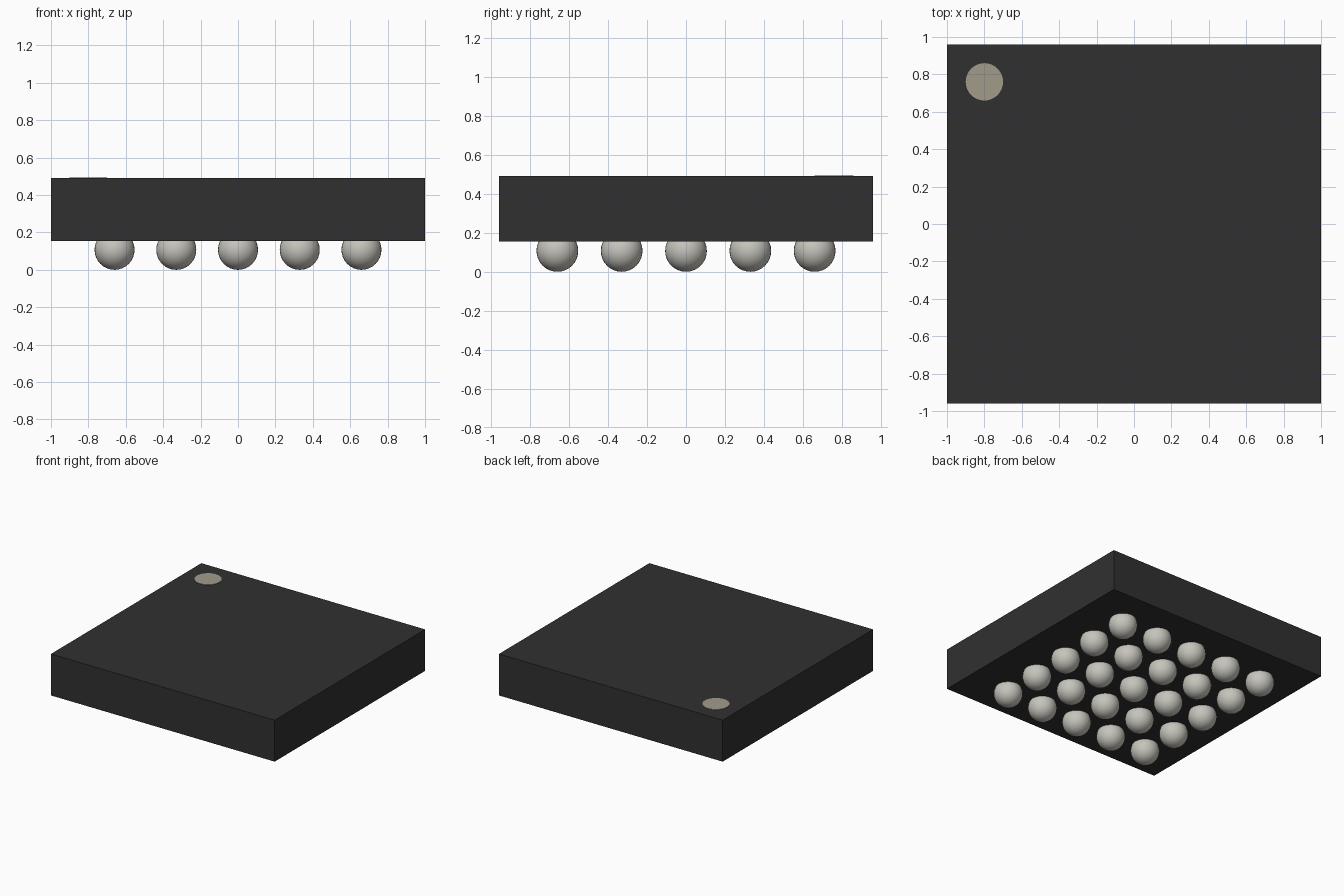
import bpy

cube = bpy.data.objects.get("Cube")
if cube:
    bpy.data.objects.remove(cube, do_unlink=True)


def material(name, rgb):
    mat = bpy.data.materials.new(name)
    mat.use_nodes = True
    color = (*rgb, 1)
    mat.diffuse_color = color
    mat.node_tree.nodes["Principled BSDF"].inputs["Base Color"].default_value = color
    return mat


def finish(name, mat):
    obj = bpy.context.object
    obj.name = name
    obj.data.materials.append(mat)
    return obj


black = material("black_plastic", (0.03, 0.03, 0.03))
solder = material("solder_grey", (0.56, 0.55, 0.50))
beige = material("marker_beige", (0.36, 0.33, 0.26))

BOTTOM, TOP = 0.155, 0.49
RADIUS, PITCH = 0.107, 0.33

# Package body
bpy.ops.mesh.primitive_cube_add(size=1, location=(0, 0, (BOTTOM + TOP) / 2))
body = finish("package_body", black)
body.scale = (2, 1.92, TOP - BOTTOM)

# Orientation marker disc on the top
bpy.ops.mesh.primitive_cylinder_add(vertices=32, radius=0.1, depth=0.006,
                                    location=(-0.8, 0.76, TOP))
finish("corner_marker", beige)

# Grid of contact balls under the body
for row in range(-2, 3):
    for col in range(-2, 3):
        bpy.ops.mesh.primitive_uv_sphere_add(segments=32, ring_count=16, radius=RADIUS,
                                             location=(col * PITCH, row * PITCH, RADIUS))
        finish("contact_ball", solder)
        bpy.ops.object.shade_smooth()
